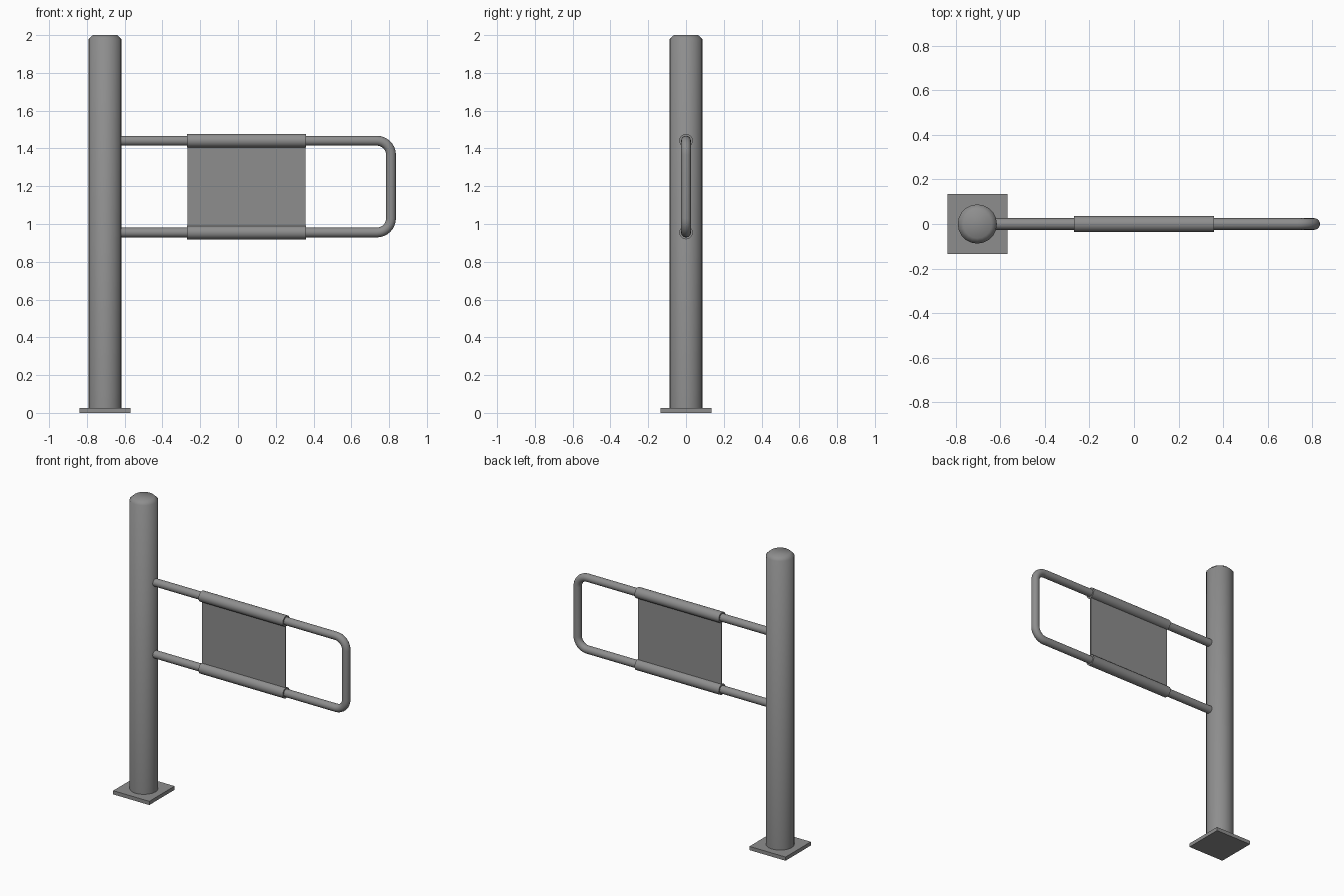
import bpy, bmesh, math
from mathutils import Vector, Matrix

if "Cube" in bpy.data.objects:
    bpy.data.objects.remove(bpy.data.objects["Cube"], do_unlink=True)

steel = bpy.data.materials.new("grey steel")
steel.use_nodes = True
GREY = (0.27, 0.27, 0.27, 1)
steel.diffuse_color = GREY
steel.node_tree.nodes["Principled BSDF"].inputs["Base Color"].default_value = GREY

POST_X, POST_R = -0.704, 0.088
LOW, HIGH = 0.955, 1.441
RAIL_R, SLEEVE_R = 0.026, 0.036
PANEL_X, PANEL_LEN = 0.045, 0.63
MID = (LOW + HIGH) / 2


def finish(name, bm, smooth=True):
    mesh = bpy.data.meshes.new(name)
    bmesh.ops.recalc_face_normals(bm, faces=bm.faces)
    bm.to_mesh(mesh)
    bm.free()
    mesh.materials.append(steel)
    ob = bpy.data.objects.new(name, mesh)
    bpy.context.collection.objects.link(ob)
    if smooth:
        bpy.ops.object.select_all(action="DESELECT")
        ob.select_set(True)
        bpy.context.view_layer.objects.active = ob
        bpy.ops.object.shade_smooth_by_angle(angle=math.radians(50))
    return ob


def box(name, size, centre):
    bm = bmesh.new()
    bmesh.ops.create_cube(bm, size=1)
    bmesh.ops.scale(bm, vec=size, verts=bm.verts)
    bmesh.ops.translate(bm, vec=centre, verts=bm.verts)
    return finish(name, bm, False)


def skin(name, rings):
    """Join equal rings of points into a closed tube."""
    bm = bmesh.new()
    loops = [[bm.verts.new(p) for p in ring] for ring in rings]
    n = len(loops[0])
    for a, b in zip(loops, loops[1:]):
        for i in range(n):
            j = (i + 1) % n
            bm.faces.new((a[i], a[j], b[j], b[i]))
    bm.faces.new(loops[0][::-1])
    bm.faces.new(loops[-1])
    return finish(name, bm)


def ring(centre, direction, radius, sides):
    """Circle around a direction that lies in the xz plane."""
    side = Vector((0, 1, 0))
    up = side.cross(direction)
    steps = [2 * math.pi * i / sides for i in range(sides)]
    return [centre + radius * (math.cos(t) * side + math.sin(t) * up) for t in steps]


# Foot plate and post with a bevelled top
box("base_plate", (0.27, 0.27, 0.025), (POST_X, 0, 0.0125))
profile = [(POST_R, 0.02), (POST_R, 1.978), (0.064, 2.0)]
skin("post", [ring(Vector((POST_X, 0, z)), Vector((0, 0, 1)), r, 20) for r, z in profile])

# Bent rail: lower arm, two rounded corners, upper arm
END_X, BEND = 0.81, 0.075
path = [(Vector((POST_X + 0.03, 0, LOW)), Vector((1, 0, 0)))]
for z, start in ((LOW + BEND, -90), (HIGH - BEND, 0)):
    for k in range(9):
        t = math.radians(start + 90 * k / 8)
        out = Vector((math.cos(t), 0, math.sin(t)))
        path.append((Vector((END_X - BEND, 0, z)) + BEND * out,
                     Vector((-out.z, 0, out.x))))
path.append((Vector((POST_X + 0.03, 0, HIGH)), Vector((-1, 0, 0))))
skin("gate_rail", [ring(p, d, RAIL_R, 16) for p, d in path])

# Sleeves on both arms, with the panel between them
for name, z in (("lower_sleeve", LOW), ("upper_sleeve", HIGH)):
    skin(name, [ring(Vector((PANEL_X + s * PANEL_LEN / 2, 0, z)), Vector((1, 0, 0)),
                     SLEEVE_R, 20) for s in (-1, 1)])
box("gate_panel", (PANEL_LEN - 0.004, 0.008, HIGH - LOW), (PANEL_X, 0, MID))
